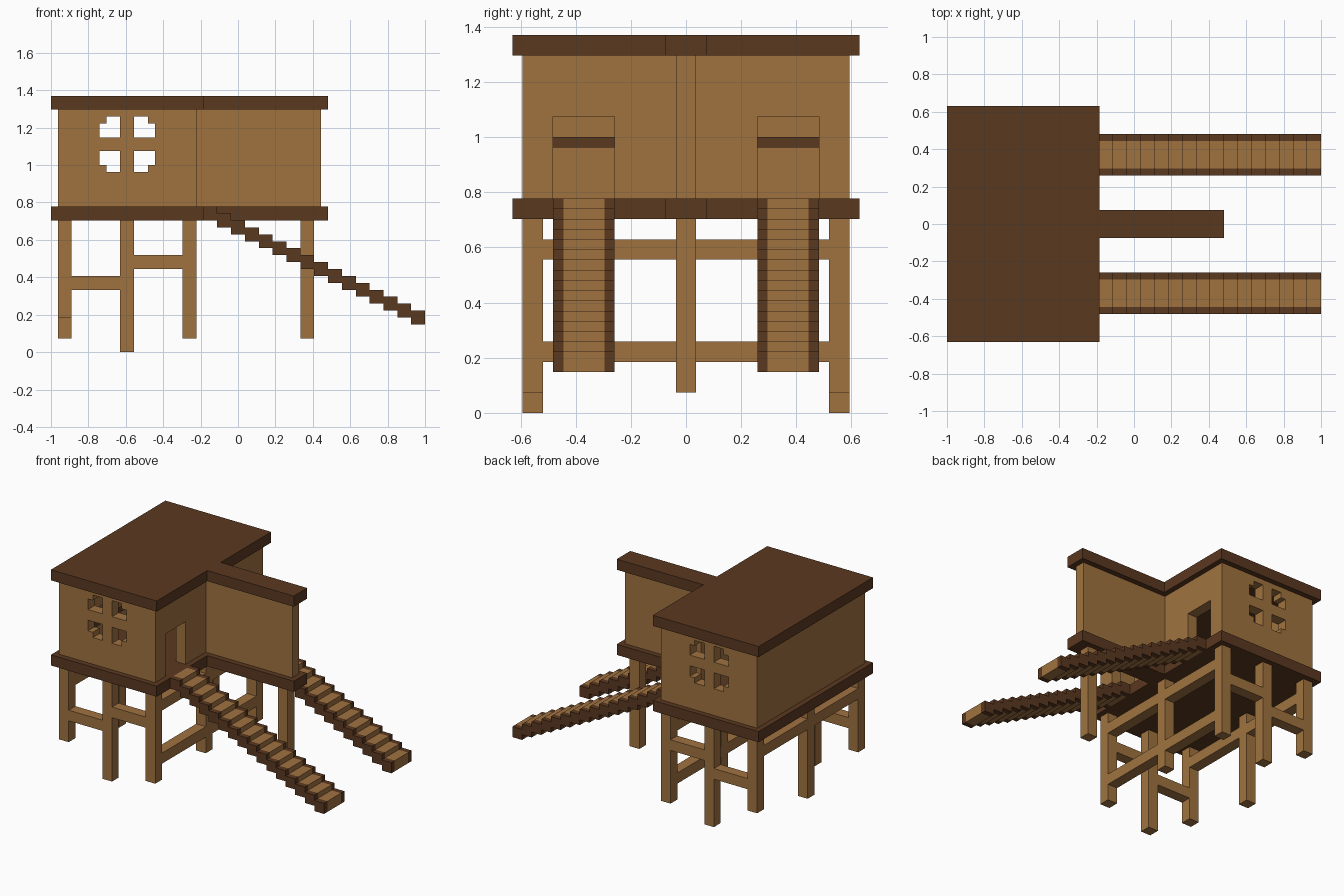
import bpy, bmesh
from mathutils import Vector

cube = bpy.data.objects.get("Cube")
if cube:
    bpy.data.objects.remove(cube, do_unlink=True)

U = 2 / 54  # one grid unit; x runs 0..54, y is centred, z starts at 0


def material(name, rgb):
    m = bpy.data.materials.new(name)
    m.diffuse_color = (*rgb, 1)
    m.use_nodes = True
    bsdf = next(n for n in m.node_tree.nodes if n.type == 'BSDF_PRINCIPLED')
    bsdf.inputs["Base Color"].default_value = (*rgb, 1)
    return m


TAN = material("light_wood", (0.352, 0.171, 0.051))
BROWN = material("dark_wood", (0.102, 0.040, 0.0144))


def prism(name, mat, points, lo, hi, axis='z'):
    """Extrude a profile given in grid units: xy along z, or xz along y."""
    bm = bmesh.new()
    if axis == 'z':
        base = [Vector((a - 27, b, lo)) for a, b in points]
        shift = Vector((0, 0, hi - lo))
    else:
        base = [Vector((a - 27, lo, b)) for a, b in points]
        shift = Vector((0, hi - lo, 0))
    face = bm.faces.new([bm.verts.new(v * U) for v in base])
    res = bmesh.ops.extrude_face_region(bm, geom=[face])
    top = [g for g in res["geom"] if isinstance(g, bmesh.types.BMVert)]
    bmesh.ops.translate(bm, verts=top, vec=shift * U)
    bmesh.ops.recalc_face_normals(bm, faces=bm.faces)
    mesh = bpy.data.meshes.new(name)
    bm.to_mesh(mesh)
    bm.free()
    mesh.materials.append(mat)
    ob = bpy.data.objects.new(name, mesh)
    bpy.context.collection.objects.link(ob)
    return ob


def box(name, mat, x, y, z):
    rect = [(x[0], y[0]), (x[1], y[0]), (x[1], y[1]), (x[0], y[1])]
    return prism(name, mat, rect, z[0], z[1])


def cut(target, cutter):
    cutter.hide_render = True
    mod = target.modifiers.new("cut", 'BOOLEAN')
    mod.operation = 'DIFFERENCE'
    mod.solver = 'EXACT'
    mod.object = cutter
    bpy.context.view_layer.objects.active = target
    bpy.ops.object.modifier_apply(modifier=mod.name)
    bpy.data.objects.remove(cutter, do_unlink=True)


# Floor and roof slabs share one T-shaped outline
outline = [(0, -17), (22, -17), (22, -2), (40, -2),
           (40, 2), (22, 2), (22, 17), (0, 17)]
prism("floor_slab", BROWN, outline, 19, 21)
prism("roof_slab", BROWN, outline, 35, 37)

# Hollow room with window panes and two doorways
walls = box("room_walls", TAN, (1, 21), (-16, 16), (21, 35))
cut(walls, box("room_cutter", TAN, (3, 19), (-14, 14), (20, 36)))
for sx in (-1, 1):
    for sz in (-1, 1):
        pane = [(1, 1), (4, 1), (4, 3), (3, 3), (3, 4), (1, 4)]
        pts = [(11 + sx * a, 30 + sz * b) for a, b in pane]
        cut(walls, prism("pane_cutter", TAN, pts, -18, 18, 'y'))
for y in ((-13, -7), (7, 13)):
    cut(walls, box("door_cutter", TAN, (18, 23), y, (20, 29)))

# Dividing wall that runs out between the stairs, and the inside shelf
box("dividing_wall", TAN, (21, 39), (-1, 1), (21, 35))
box("inside_shelf", BROWN, (3, 6), (-14, 14), (26, 27))

# Stilts of different lengths, with cross braces
for side, y in (("front", (-16, -14)), ("back", (14, 16))):
    box(side + "_left_stilt", TAN, (1, 3), y, (5, 19))
    box(side + "_middle_stilt", TAN, (10, 12), y, (0, 19))
    box(side + "_right_stilt", TAN, (19, 21), y, (2, 19))
    box(side + "_low_brace", TAN, (3, 10), y, (9, 11))
    box(side + "_high_brace", TAN, (12, 19), y, (12, 14))
for name, x in (("left", 1), ("right", 19), ("outer", 36)):
    box(name + "_centre_stilt", TAN, (x, x + 2), (-1, 1), (2, 19))
for side, y in (("front", (-14, -1)), ("back", (1, 14))):
    box(side + "_right_lower_beam", TAN, (19, 21), y, (5, 7))
    box(side + "_right_upper_beam", TAN, (19, 21), y, (15, 17))
    box(side + "_left_upper_beam", TAN, (1, 3), y, (15, 17))

# Stairs: stepped profile, light treads between dark sides
upper, lower = [], []
for i in range(16):
    x, z = 22 + 2 * i, 21 - i
    upper += [(x, z), (x + 2, z)]
    lower += [(x, z - 2), (x + 2, z - 2)]
steps = upper + lower[::-1]
for side, y in (("front", -13), ("back", 7)):
    prism(side + "_stair_side_a", BROWN, steps, y, y + 1, 'y')
    prism(side + "_stair_treads", TAN, steps, y + 1, y + 5, 'y')
    prism(side + "_stair_side_b", BROWN, steps, y + 5, y + 6, 'y')
